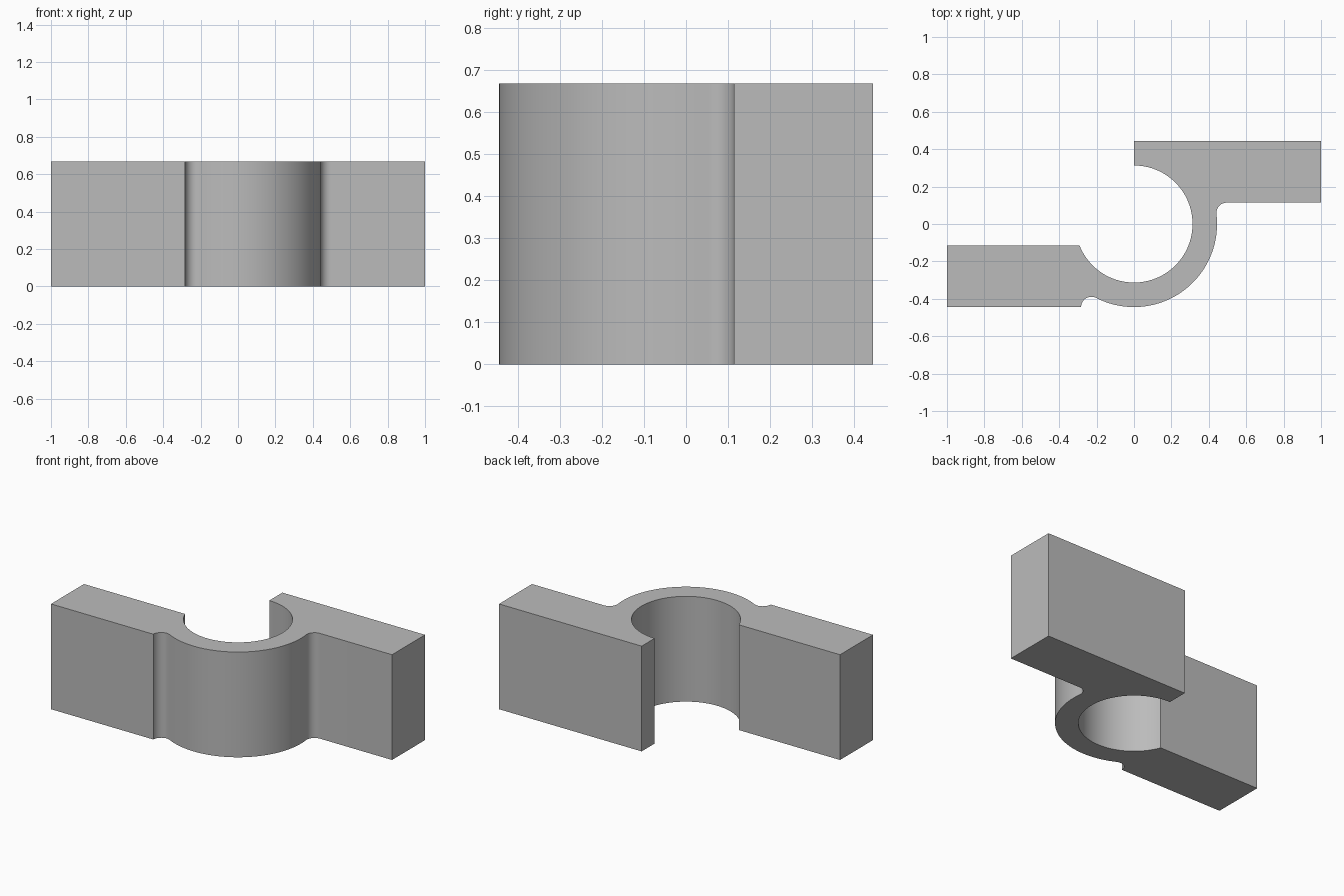
import bpy, bmesh
from math import radians, degrees, cos, sin, sqrt, atan2

cube = bpy.data.objects.get("Cube")
if cube:
    bpy.data.objects.remove(cube, do_unlink=True)

OUTER, INNER, FILLET = 0.444, 0.313, 0.055
HEIGHT, HALF_LENGTH, ARM_EDGE = 0.667, 1.0, 0.114


def arc(cx, cy, radius, start, end, steps):
    """Points along an arc, angles in degrees."""
    angles = [radians(start + (end - start) * i / steps) for i in range(steps + 1)]
    return [(cx + radius * cos(a), cy + radius * sin(a)) for a in angles]


# Fillet centres, tangent to the outer wall
reach = OUTER + FILLET
left_y = -OUTER
left_x = -sqrt(reach ** 2 - left_y ** 2)
right_y = ARM_EDGE - FILLET
right_x = sqrt(reach ** 2 - right_y ** 2)
left_angle = degrees(atan2(left_y, left_x))
right_angle = degrees(atan2(right_y, right_x))
bore_end = degrees(atan2(-ARM_EDGE, -sqrt(INNER ** 2 - ARM_EDGE ** 2)))

# Closed outline: left arm, notch, outer wall, fillet, right arm, bore
outline = [(-HALF_LENGTH, -OUTER)]
outline += arc(left_x, left_y, FILLET, 180, left_angle + 180, 12)
outline += arc(0, 0, OUTER, left_angle, right_angle, 48)[1:]
outline += arc(right_x, right_y, FILLET, right_angle + 180, 90, 12)[1:]
outline += [(HALF_LENGTH, ARM_EDGE), (HALF_LENGTH, OUTER), (0, OUTER)]
outline += arc(0, 0, INNER, 90, bore_end, 80)
outline += [(-HALF_LENGTH, -ARM_EDGE)]

# Extrude the outline into the solid bracket
bm = bmesh.new()
base = bm.faces.new([bm.verts.new((x, y, 0)) for x, y in outline])
result = bmesh.ops.extrude_face_region(bm, geom=[base], use_keep_orig=True)
top = [v for v in result["geom"] if isinstance(v, bmesh.types.BMVert)]
bmesh.ops.translate(bm, verts=top, vec=(0, 0, HEIGHT))
bmesh.ops.recalc_face_normals(bm, faces=bm.faces)
mesh = bpy.data.meshes.new("hinge_bracket")
bm.to_mesh(mesh)
bm.free()
bracket = bpy.data.objects.new("hinge_bracket", mesh)
bpy.context.collection.objects.link(bracket)

# Plain grey material
grey = bpy.data.materials.new("plain grey")
grey.use_nodes = True
color = (0.5, 0.5, 0.5, 1)
grey.diffuse_color = color
grey.node_tree.nodes["Principled BSDF"].inputs["Base Color"].default_value = color
mesh.materials.append(grey)

# Smooth curved walls, sharp corners
bpy.ops.object.select_all(action="DESELECT")
bracket.select_set(True)
bpy.context.view_layer.objects.active = bracket
bpy.ops.object.shade_smooth_by_angle(angle=radians(30))
